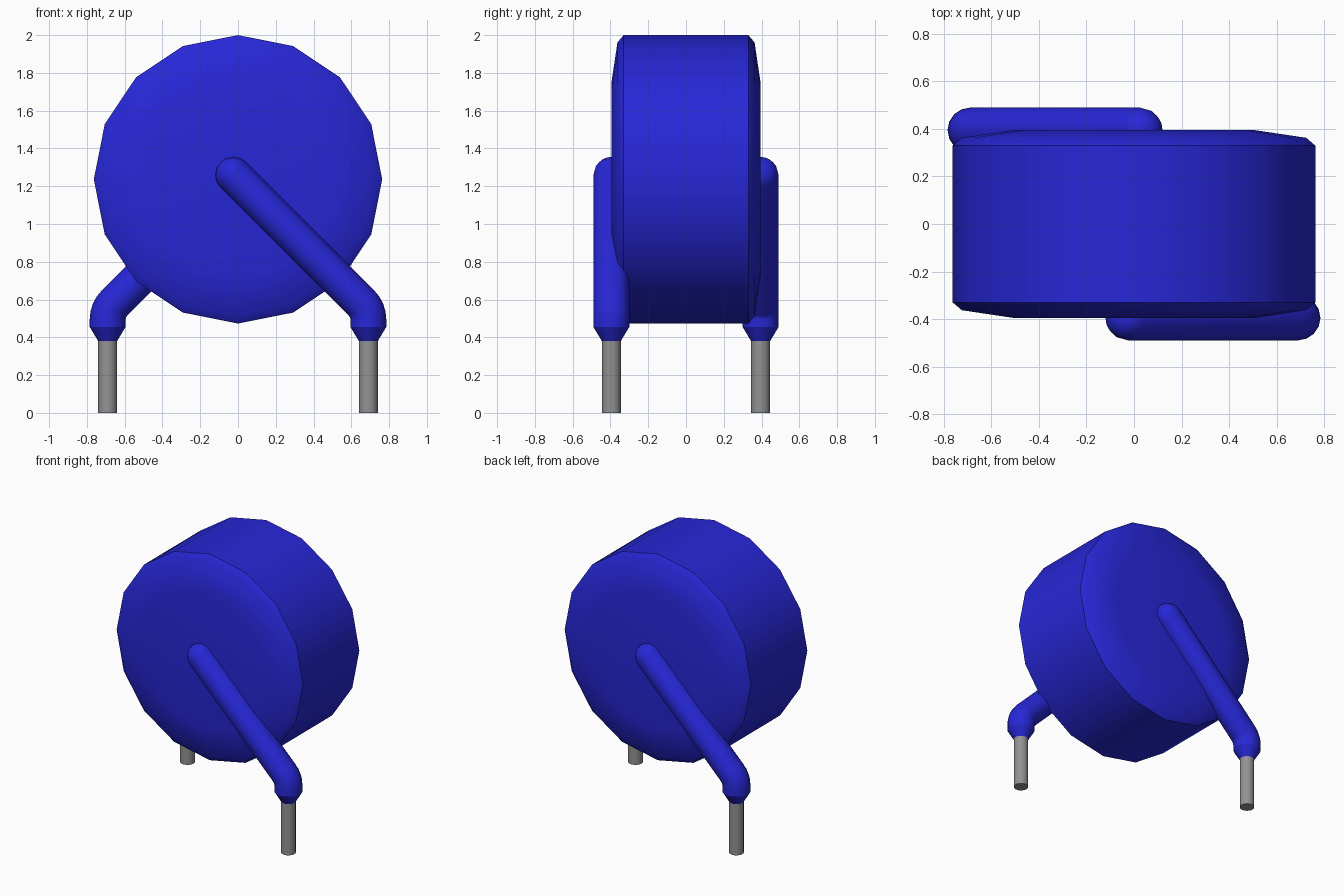
import bpy, bmesh, math
from mathutils import Vector

cube = bpy.data.objects.get("Cube")
if cube:
    bpy.data.objects.remove(cube, do_unlink=True)


def material(name, rgb, rough):
    m = bpy.data.materials.new(name)
    m.use_nodes = True
    m.diffuse_color = (*rgb, 1)
    bsdf = m.node_tree.nodes["Principled BSDF"]
    bsdf.inputs["Base Color"].default_value = (*rgb, 1)
    bsdf.inputs["Roughness"].default_value = rough
    return m


BLUE = material("blue coating", (0.02, 0.02, 0.68), 0.5)
GREY = material("grey metal", (0.29, 0.29, 0.29), 0.4)


def sweep(name, stations, side, mat, sides=16, smooth=30):
    """Skin rings given as (centre, direction, radius); side is a ring axis."""
    bm = bmesh.new()
    rings = []
    side = Vector(side)
    for centre, direction, radius in stations:
        other = Vector(direction).normalized().cross(side)
        rings.append([bm.verts.new(Vector(centre) + radius * (
            math.cos(a) * side + math.sin(a) * other))
            for a in (math.tau * i / sides for i in range(sides))])
    for r0, r1 in zip(rings, rings[1:]):
        for i in range(sides):
            j = (i + 1) % sides
            bm.faces.new((r0[i], r0[j], r1[j], r1[i]))
    bm.faces.new(rings[0])
    bm.faces.new(rings[-1])
    bmesh.ops.recalc_face_normals(bm, faces=bm.faces)
    mesh = bpy.data.meshes.new(name)
    bm.to_mesh(mesh)
    bm.free()
    mesh.materials.append(mat)
    ob = bpy.data.objects.new(name, mesh)
    bpy.context.collection.objects.link(ob)
    bpy.ops.object.select_all(action='DESELECT')
    ob.select_set(True)
    bpy.context.view_layer.objects.active = ob
    bpy.ops.object.shade_smooth_by_angle(angle=math.radians(smooth))
    return ob


# Disc body: 16 sides, chamfered rim, slightly domed faces
half = [(0.395, 0.51), (0.363, 0.725), (0.33, 0.7635)]
profile = [(-y, r) for y, r in half] + [(y, r) for y, r in reversed(half)]
sweep("disc_body", [((0, y, 1.2365), (0, 1, 0), r) for y, r in profile],
      (0, 0, 1), BLUE, smooth=40)

# Coated lead: round end, diagonal run, bend, then taper onto the pin
LEAD_X, LEAD_Y, R, BEND = 0.69, 0.395, 0.095, 0.12
END = Vector((-0.025, 0, 1.26))
DIAG = Vector((1, 0, -1)).normalized()
DOWN = Vector((0, 0, -1))


def coated_path():
    path = []
    for deg in (2, 22.5, 45, 67.5):                     # round end
        a = math.radians(deg)
        path.append((END - DIAG * R * math.cos(a), DIAG, R * math.sin(a)))
    path.append((END, DIAG, R))
    corner_z = END.x + END.z - LEAD_X
    bend_z = corner_z - BEND * math.tan(math.pi / 8)
    for k in range(5):                                  # 45 degree bend
        a = math.radians(45 - 11.25 * k)
        centre = Vector((LEAD_X - BEND + BEND * math.cos(a), 0,
                         bend_z + BEND * math.sin(a)))
        path.append((centre, (math.sin(a), 0, -math.cos(a)), R))
    path.append((Vector((LEAD_X, 0, 0.455)), DOWN, R))  # taper
    path.append((Vector((LEAD_X, 0, 0.38)), DOWN, 0.05))
    return path


# The back lead is the front one turned half way round the vertical axis
for where, s in (("front", 1), ("back", -1)):
    def place(v):
        return Vector((s * v[0], -s * LEAD_Y, v[2]))

    stations = [(place(c), (s * d[0], 0, d[2]), r) for c, d, r in coated_path()]
    sweep(where + "_coated_lead", stations, (0, 1, 0), BLUE)
    sweep(where + "_pin", [(place((LEAD_X, 0, z)), DOWN, 0.05) for z in (0.39, 0)],
          (0, 1, 0), GREY)
